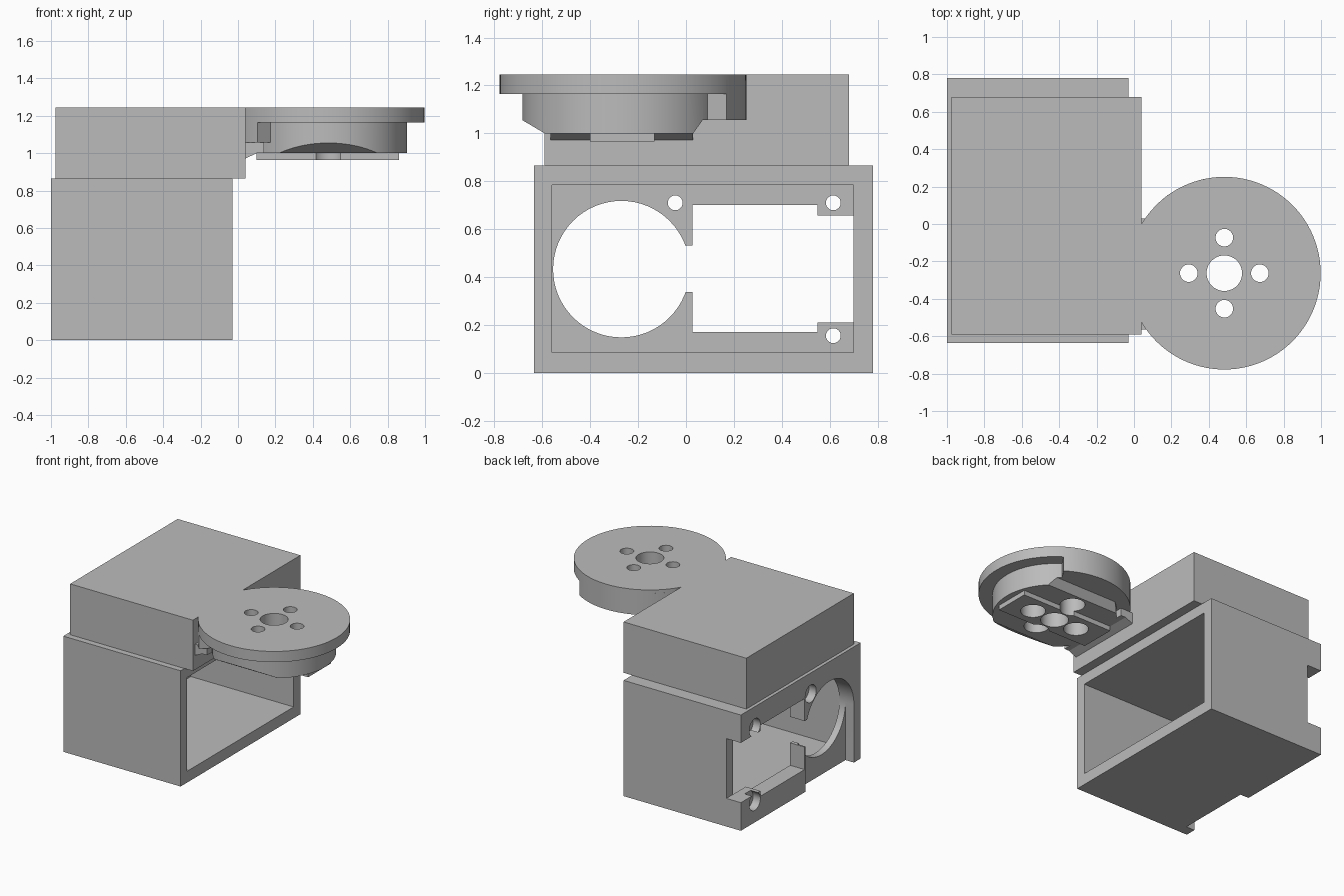
import bpy, bmesh, math
from mathutils import Vector

if "Cube" in bpy.data.objects:
    bpy.data.objects.remove(bpy.data.objects["Cube"], do_unlink=True)

grey = bpy.data.materials.new("plain grey")
grey.use_nodes = True
COLOUR = (0.5, 0.5, 0.5, 1)
grey.diffuse_color = COLOUR
grey.node_tree.nodes["Principled BSDF"].inputs["Base Color"].default_value = COLOUR


def prism(name, points, start, end, axis="z"):
    """Extrude a 2D outline along an axis: z takes (x, y), x takes (y, z), y takes (x, z)."""
    place = {"z": lambda a, b, c: (a, b, c),
             "x": lambda a, b, c: (c, a, b),
             "y": lambda a, b, c: (a, c, b)}[axis]
    bm = bmesh.new()
    face = bm.faces.new([bm.verts.new(place(a, b, start)) for a, b in points])
    new = bmesh.ops.extrude_face_region(bm, geom=[face])["geom"]
    shift = Vector(place(0, 0, end - start))
    bmesh.ops.translate(bm, verts=[v for v in new if isinstance(v, bmesh.types.BMVert)], vec=shift)
    bmesh.ops.recalc_face_normals(bm, faces=bm.faces)
    mesh = bpy.data.meshes.new(name)
    bm.to_mesh(mesh)
    bm.free()
    mesh.materials.append(grey)
    obj = bpy.data.objects.new(name, mesh)
    bpy.context.collection.objects.link(obj)
    return obj


def block(name, x0, x1, y0, y1, z0, z1):
    return prism(name, [(x0, y0), (x1, y0), (x1, y1), (x0, y1)], z0, z1)


def arc(a, b, r, first=0, last=360, steps=64):
    count = steps if last - first == 360 else steps + 1
    angles = [math.radians(first + (last - first) * i / steps) for i in range(count)]
    return [(a + r * math.cos(t), b + r * math.sin(t)) for t in angles]


def combine(target, others, operation="DIFFERENCE"):
    bpy.context.view_layer.objects.active = target
    for other in others:
        mod = target.modifiers.new("combine", "BOOLEAN")
        mod.operation = operation
        mod.solver = "EXACT"
        mod.object = other
        bpy.ops.object.modifier_apply(modifier=mod.name)
        bpy.data.objects.remove(other, do_unlink=True)


# Lower housing: open on +x, with a thin end wall on -x
housing = block("motor_housing", -1, -0.03, -0.635, 0.78, 0, 0.865)
CY, CZ, CR = -0.27, 0.433, 0.285
cuts = [
    block("cavity", -0.88, 0.5, -0.56, 0.7, 0.085, 0.785),
    prism("round_opening", arc(CY, CZ, CR), -1.2, -0.7, "x"),
    # U-shaped recess running down to the base
    prism("recess", arc(CY, CZ, CR, 0, 180) + [(CY - CR, -0.2), (CY + CR, -0.2)], -1.2, -0.93, "x"),
    block("window", -1.2, -0.7, 0.027, 0.55, 0.17, 0.7),
    block("side_notch", -1.2, -0.88, 0.5, 1, 0.21, 0.657),
    block("link_slot", -1.2, -0.7, -0.1, 0.1, 0.338, 0.532),
]
for y, z in [(0.615, 0.71), (0.615, 0.155), (-0.045, 0.71)]:
    cuts.append(prism("screw_hole", arc(y, z, 0.031, steps=32), -1.2, -0.7, "x"))
    cuts.append(prism("screw_head", arc(y, z, 0.065, steps=32), -1.2, -0.94, "x"))
combine(housing, cuts)

# Turntable: disc, thick rim sector, hub, neck and lower pad
X, Y, R = 0.483, -0.263, 0.515
disc = prism("turntable_and_upper_block", arc(X, Y, R, steps=96), 1.165, 1.245)
hub = prism("hub", arc(X, Y, 0.42, steps=96), 1.0, 1.2)
combine(hub, [
    prism("front_bevel", [(-0.59, 1.0), (-0.685, 1.056), (-0.9, 1.056), (-0.9, 0.9), (-0.59, 0.9)], -0.3, 1.2, "x"),
    prism("back_bevel", [(0.03, 1.0), (0.07, 1.056), (0.4, 1.056), (0.4, 0.9), (0.03, 0.9)], -0.3, 1.2, "x"),
])
rim = prism("rim", [(X, Y)] + arc(X, Y, R, 57, 222.5, 48), 1.056, 1.22)
neck = prism("neck", [(0, 0.965), (0.04, 0.972), (0.1, 1.0), (0.14, 1.0), (0.14, 1.056), (0, 1.056)],
             -0.565, 0.03, "y")
pad = block("pad", 0.1, 0.86, -0.4, -0.132, 0.965, 1.05)
combine(disc, [hub, rim, neck, pad], "UNION")

# Upper block carrying the turntable
combine(disc, [block("upper_block", -0.975, 0.04, -0.59, 0.68, 0.865, 1.245)], "UNION")

# Centre bore and four counterbored screw holes
holes = [prism("bore", arc(X, Y, 0.095, steps=48), 0.9, 1.4)]
for dx, dy in [(0.19, 0), (-0.19, 0), (0, 0.19), (0, -0.19)]:
    holes.append(prism("hole", arc(X + dx, Y + dy, 0.047, steps=32), 0.9, 1.4))
    holes.append(prism("counterbore", arc(X + dx, Y + dy, 0.085, steps=32), 0.9, 1.15))
combine(disc, holes)

# Smooth the round walls and keep the corners sharp
for obj in (housing, disc):
    bpy.ops.object.select_all(action="DESELECT")
    obj.select_set(True)
    bpy.context.view_layer.objects.active = obj
    bpy.ops.object.shade_smooth_by_angle(angle=math.radians(25))
